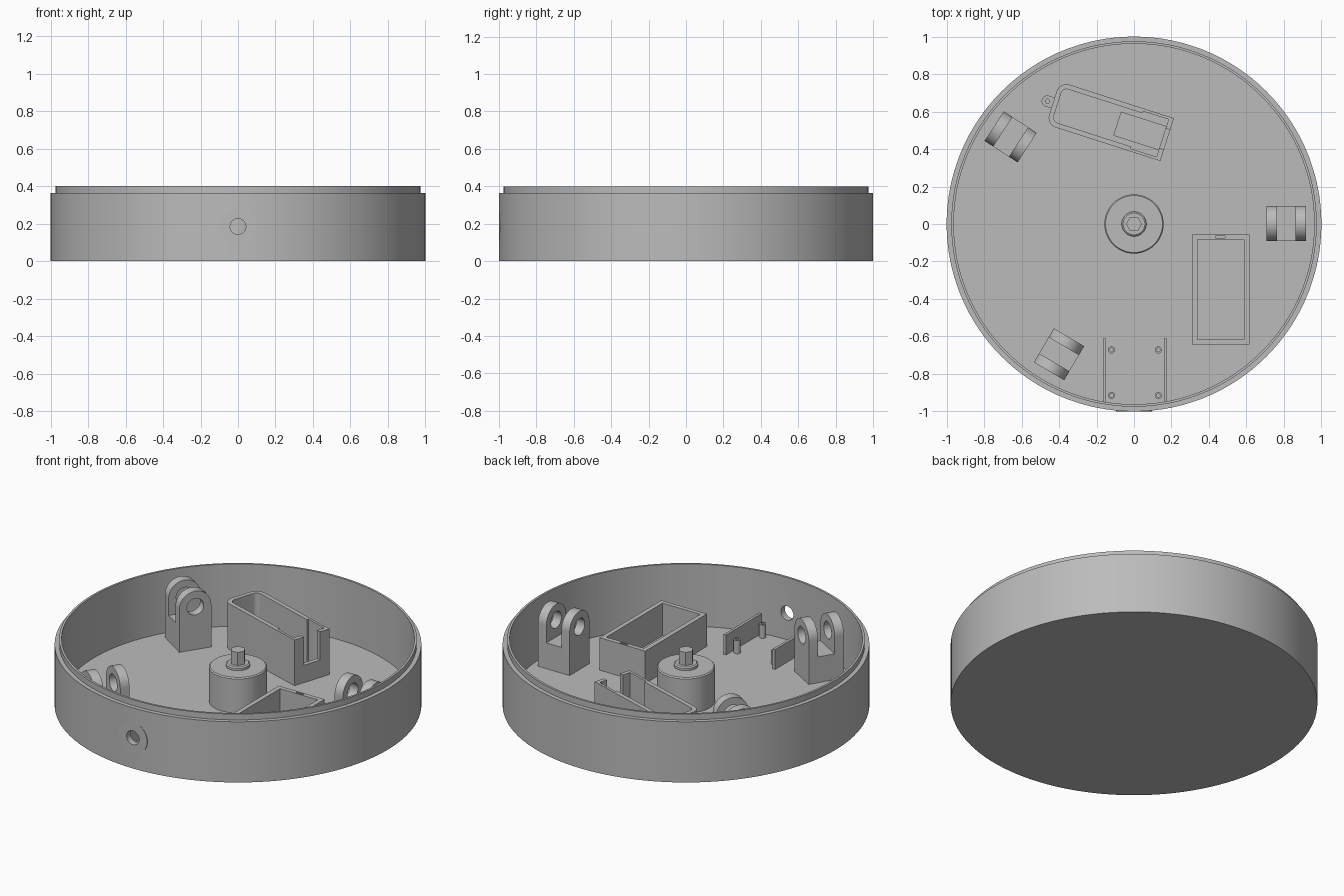
import bpy, bmesh
from math import pi, cos, sin, radians
from mathutils import Matrix, Vector

if "Cube" in bpy.data.objects:
    bpy.data.objects.remove(bpy.data.objects["Cube"])

grey = bpy.data.materials.new("plain grey")
grey.use_nodes = True
GREY = (0.5, 0.5, 0.5, 1)
grey.diffuse_color = GREY
grey.node_tree.nodes["Principled BSDF"].inputs["Base Color"].default_value = GREY

FLOOR = 0.025


def finish(name, bm, matrix=Matrix()):
    bmesh.ops.recalc_face_normals(bm, faces=bm.faces)
    mesh = bpy.data.meshes.new(name)
    bm.to_mesh(mesh)
    bm.free()
    mesh.materials.append(grey)
    ob = bpy.data.objects.new(name, mesh)
    ob.matrix_world = matrix
    bpy.context.collection.objects.link(ob)
    return ob


def prism(name, points, low, high, matrix=Matrix()):
    """Extrude a closed outline from low to high along local z."""
    bm = bmesh.new()
    face = bm.faces.new([bm.verts.new((x, y, low)) for x, y in points])
    new = bmesh.ops.extrude_face_region(bm, geom=[face])["geom"]
    verts = [v for v in new if isinstance(v, bmesh.types.BMVert)]
    bmesh.ops.translate(bm, verts=verts, vec=(0, 0, high - low))
    return finish(name, bm, matrix)


def box(name, x0, x1, y0, y1, z0, z1, matrix=Matrix()):
    return prism(name, [(x0, y0), (x1, y0), (x1, y1), (x0, y1)], z0, z1, matrix)


def arc(cx, cy, r, start, end, n):
    return [(cx + r * cos(start + (end - start) * i / n),
             cy + r * sin(start + (end - start) * i / n)) for i in range(n + 1)]


def disc(name, x, y, r, z0, z1, n=32, matrix=Matrix()):
    return prism(name, arc(x, y, r, 0, 2 * pi, n)[:-1], z0, z1, matrix)


def lathe(name, profile, n):
    """Spin a radius/height profile that starts and ends on the axis."""
    bm = bmesh.new()
    verts = [bm.verts.new((r, 0, z)) for r, z in profile]
    edges = [bm.edges.new(pair) for pair in zip(verts, verts[1:])]
    bmesh.ops.spin(bm, geom=verts + edges, axis=(0, 0, 1), cent=(0, 0, 0),
                   angle=2 * pi, steps=n, use_duplicate=False)
    bmesh.ops.remove_doubles(bm, verts=bm.verts, dist=0.0005)
    return finish(name, bm)


def boolean(ob, tool, operation="DIFFERENCE"):
    """Apply a boolean and discard the tool object."""
    mod = ob.modifiers.new("boolean", "BOOLEAN")
    mod.operation, mod.object, mod.solver = operation, tool, "EXACT"
    tool.hide_render = True
    bpy.context.view_layer.update()
    bpy.context.view_layer.objects.active = ob
    bpy.ops.object.modifier_apply(modifier=mod.name)
    bpy.data.objects.remove(tool)


# Round tray with a stepped rim
tray = lathe("tray", [(0, 0), (1, 0), (1, 0.365), (0.975, 0.365), (0.975, 0.4),
                      (0.962, 0.4), (0.962, FLOOR), (0, FLOOR)], 128)

# Flat boss and through hole in the front wall
front = Matrix.Translation((0, 0, 0.185)) @ Matrix.Rotation(pi / 2, 4, "X")
boolean(tray, disc("boss", 0, 0, 0.095, 0.975, 1.0, 48, front), "UNION")
boolean(tray, disc("front_hole", 0, 0, 0.042, 0.9, 1.1, 32, front))

# Centre post, collar and hexagonal shaft
lathe("centre_post", [(0, 0.01), (0.158, 0.01), (0.158, 0.23), (0.152, 0.237),
                      (0.066, 0.237), (0.066, 0.25), (0.058, 0.256), (0, 0.256)], 64)
disc("hex_shaft", 0, 0, 0.042, 0.24, 0.335, 6)


# Forked brackets: arched block, slot between the ears, pin hole
def bracket(name, x, y, angle):
    place = Matrix.Translation((x, y, 0)) @ Matrix.Rotation(radians(angle), 4, "Z")
    side = place @ Matrix(((0, 0, 1, 0), (1, 0, 0, 0), (0, 1, 0, 0), (0, 0, 0, 1)))
    half = 0.094
    outline = [(-half, 0.01), (half, 0.01)] + arc(0, 0.283, half, 0, pi, 24)
    ob = prism(name, outline, -0.105, 0.105, side)
    boolean(ob, box("slot", -0.05, 0.05, -0.2, 0.2, 0.18, 0.5, place))
    boolean(ob, disc("pin_hole", 0, 0.283, 0.05, -0.2, 0.2, 32, side))


bracket("left_bracket", 0.812, 0.003, 0)
bracket("rear_bracket", -0.658, 0.465, 147)
bracket("front_bracket", -0.4, -0.695, 239.5)

# Open rectangular compartment
compartment = box("compartment", 0.31, 0.615, -0.643, -0.055, 0.01, 0.22)
boolean(compartment, box("hollow", 0.338, 0.588, -0.617, -0.082, FLOOR, 0.5))
boolean(compartment, box("wire_notch", 0.435, 0.485, -0.074, -0.063, 0.19, 0.5))

# Slanted holder, rounded at one end and notched at the other
slant = Matrix.Translation((-0.128, 0.548, 0)) @ Matrix.Rotation(radians(-17.8), 4, "Z")


def rounded(inset, r):
    x, y = 0.32 - inset, 0.12 - inset
    return ([(x, -y), (x, y)] + arc(r - x, y - r, r, pi / 2, pi, 8)
            + arc(r - x, r - y, r, pi, 1.5 * pi, 8))


holder = prism("holder", rounded(0, 0.055), 0.01, 0.3, slant)
boolean(holder, prism("hollow", rounded(0.026, 0.03), FLOOR, 0.5, slant))
boolean(holder, box("end_notch", 0.2, 0.4, -0.055, 0.055, 0.13, 0.5, slant))
for s in (-1, 1):
    y0, y1 = sorted((s * 0.09, s * 0.105))
    boolean(holder, box("wall_relief", 0.15, 0.295, y0, y1, FLOOR, 0.5, slant))
box("holder_pad", 0.04, 0.295, -0.067, 0.067, 0.02, 0.05, slant)
disc("holder_disc", -0.23, 0, 0.05, 0.02, 0.033, 32, slant)

# Small eyelet on the rounded end
tab = prism("holder_eyelet", [(-0.31, -0.03), (-0.31, 0.03)]
            + arc(-0.352, 0, 0.03, pi / 2, 1.5 * pi, 12), 0.01, 0.06, slant)
boolean(tab, disc("eyelet_hole", -0.35, 0, 0.012, FLOOR, 0.2, 16, slant))

# Guide rails and hollow screw posts behind the front hole
for name, x in (("right_rail", -0.158), ("left_rail", 0.169)):
    box(name, x - 0.008, x + 0.008, -0.97 if x < 0 else -0.965, -0.61, 0.01, 0.145)
for x in (-0.12, 0.13):
    for y in (-0.915, -0.672):
        post = disc("screw_post", x, y, 0.019, 0.01, 0.105, 20)
        boolean(post, disc("screw_hole", x, y, 0.01, FLOOR, 0.2, 12))

# Smooth the curves and keep the edges crisp
bpy.ops.object.select_all(action="DESELECT")
for ob in bpy.context.collection.objects:
    if ob.type == "MESH" and ob.data.materials and ob.data.materials[0] == grey:
        ob.select_set(True)
        bpy.context.view_layer.objects.active = ob
bpy.ops.object.shade_smooth_by_angle(angle=radians(30))
